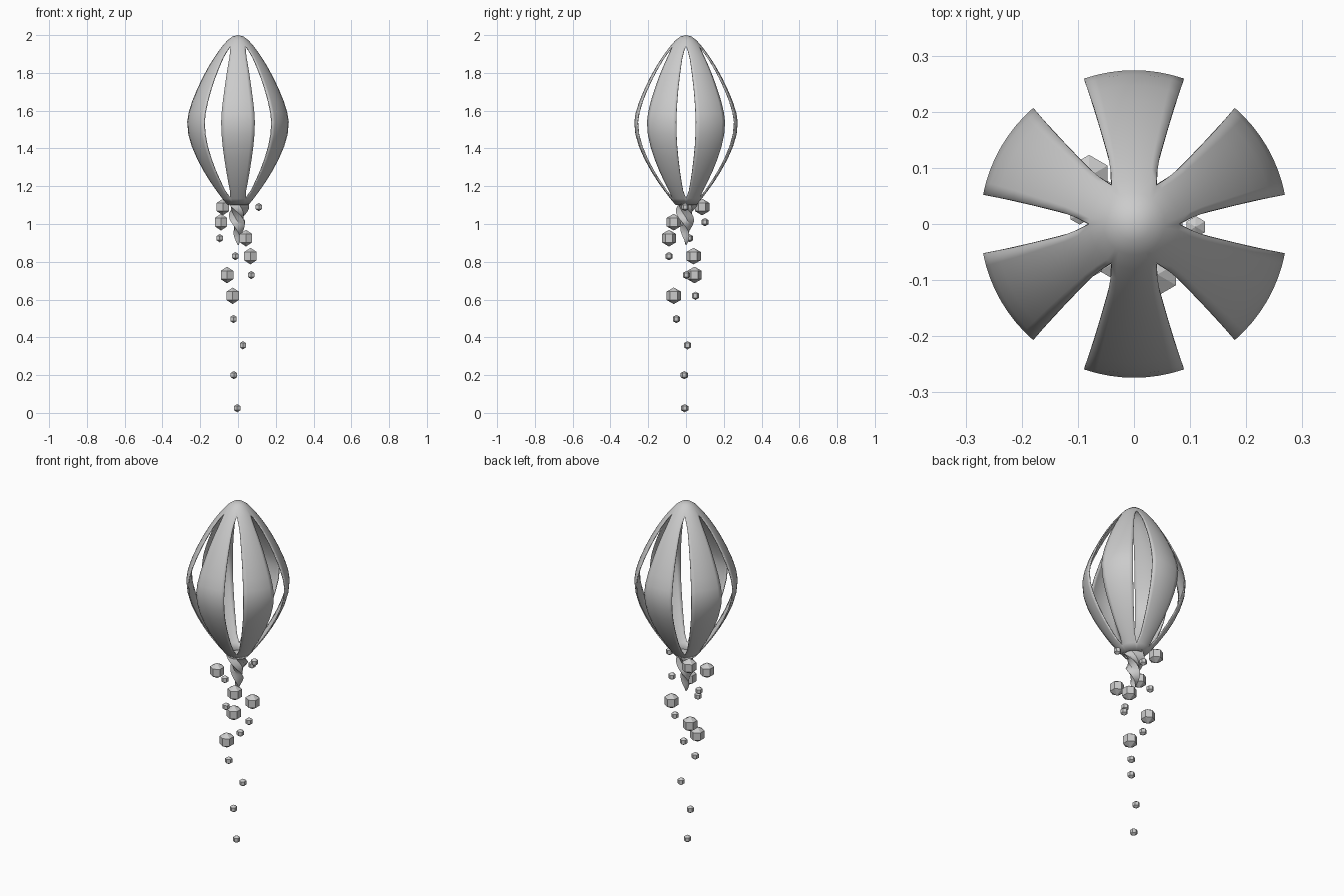
import bpy, bmesh
from math import sin, cos, radians, pi

if "Cube" in bpy.data.objects:
    bpy.data.objects.remove(bpy.data.objects["Cube"])


def make_object(name, bm):
    bmesh.ops.recalc_face_normals(bm, faces=bm.faces)
    mesh = bpy.data.meshes.new(name)
    bm.to_mesh(mesh)
    bm.free()
    ob = bpy.data.objects.new(name, mesh)
    bpy.context.collection.objects.link(ob)
    return ob


def smooth(ob, angle):
    bpy.ops.object.select_all(action='DESELECT')
    ob.select_set(True)
    bpy.context.view_layer.objects.active = ob
    bpy.ops.object.shade_smooth_by_angle(angle=radians(angle))


# Slotted bulb: radius, height, half-angle of each of the six petals
profile = [
    (0.0, 2.0, 30), (0.03, 1.992, 30), (0.055, 1.973, 30), (0.08, 1.945, 30),
    (0.102, 1.917, 24), (0.127, 1.882, 21), (0.157, 1.835, 20), (0.19, 1.776, 19.4),
    (0.22, 1.714, 19), (0.247, 1.65, 19), (0.266, 1.59, 19), (0.274, 1.54, 19),
    (0.268, 1.475, 19), (0.249, 1.41, 19), (0.22, 1.344, 19.2), (0.185, 1.28, 19.6),
    (0.148, 1.222, 20.5), (0.113, 1.173, 22), (0.082, 1.133, 29.9), (0.055, 1.1, 30),
]
COLS = 8
bm = bmesh.new()
for p in range(6):
    mid = radians(30 + 60 * p)
    rows = []
    for r, z, half in profile:
        angles = [mid + radians(half) * (2 * c / COLS - 1) for c in range(COLS + 1)]
        rows.append([bm.verts.new((r * cos(a), r * sin(a), z)) for a in angles])
    for a, b in zip(rows, rows[1:]):
        for c in range(COLS):
            bm.faces.new((a[c], b[c], b[c + 1], a[c + 1]))
bmesh.ops.remove_doubles(bm, verts=bm.verts, dist=0.0006)
bulb = make_object("petal_bulb", bm)
solid = bulb.modifiers.new("thickness", 'SOLIDIFY')
solid.thickness = 0.006
solid.offset = -1
smooth(bulb, 40)

# Twisted tip under the bulb, a three-sided spiral cone
bm = bmesh.new()
STEPS = 16
rings = []
for i in range(STEPS + 1):
    t = i / STEPS
    r = 0.06 * (1 - t) ** 0.8 + 0.004
    z = 1.11 - 0.22 * t
    rings.append([bm.verts.new((r * (1 if k % 2 == 0 else 0.62) * cos(a),
                                r * (1 if k % 2 == 0 else 0.62) * sin(a), z))
                  for k in range(6)
                  for a in [pi * k / 3 + radians(90 + 260 * t)]])
for a, b in zip(rings, rings[1:]):
    for k in range(6):
        n = (k + 1) % 6
        bm.faces.new((a[k], a[n], b[n], b[k]))
bm.faces.new(rings[0])
bm.faces.new(rings[-1])
smooth(make_object("twisted_tip", bm), 35)

# Beads: six-sided spheres, large ones and small ones trailing down
BIG, SMALL = 0.044, 0.022
big_spots = [(-0.08, 0.085, 1.09), (-0.09, -0.065, 1.01), (0.042, -0.09, 0.925),
             (0.066, 0.04, 0.83), (-0.058, 0.045, 0.73), (-0.028, -0.065, 0.62)]
small_spots = [(0.11, -0.005, 1.09), (0.02, 0.1, 1.01), (-0.097, 0.018, 0.925),
               (-0.014, -0.09, 0.83), (0.07, 0.002, 0.73), (-0.02, 0.05, 0.62),
               (-0.024, -0.051, 0.497), (0.026, 0.008, 0.358),
               (-0.022, -0.009, 0.2), (-0.004, -0.007, 0.025)]


def bead(name, spot, r):
    bm = bmesh.new()
    top = bm.verts.new((0, 0, r))
    bottom = bm.verts.new((0, 0, -r))
    upper, lower = [[bm.verts.new((0.866 * r * sin(pi * k / 3), 0.866 * r * cos(pi * k / 3), z))
                     for k in range(6)] for z in (r / 2, -r / 2)]
    for k in range(6):
        n = (k + 1) % 6
        bm.faces.new((top, upper[k], upper[n]))
        bm.faces.new((upper[k], lower[k], lower[n], upper[n]))
        bm.faces.new((bottom, lower[n], lower[k]))
    make_object(name, bm).location = spot


for i, s in enumerate(big_spots):
    bead(f"large_bead_{i + 1}", s, BIG)
for i, s in enumerate(small_spots):
    bead(f"small_bead_{i + 1}", s, SMALL)
